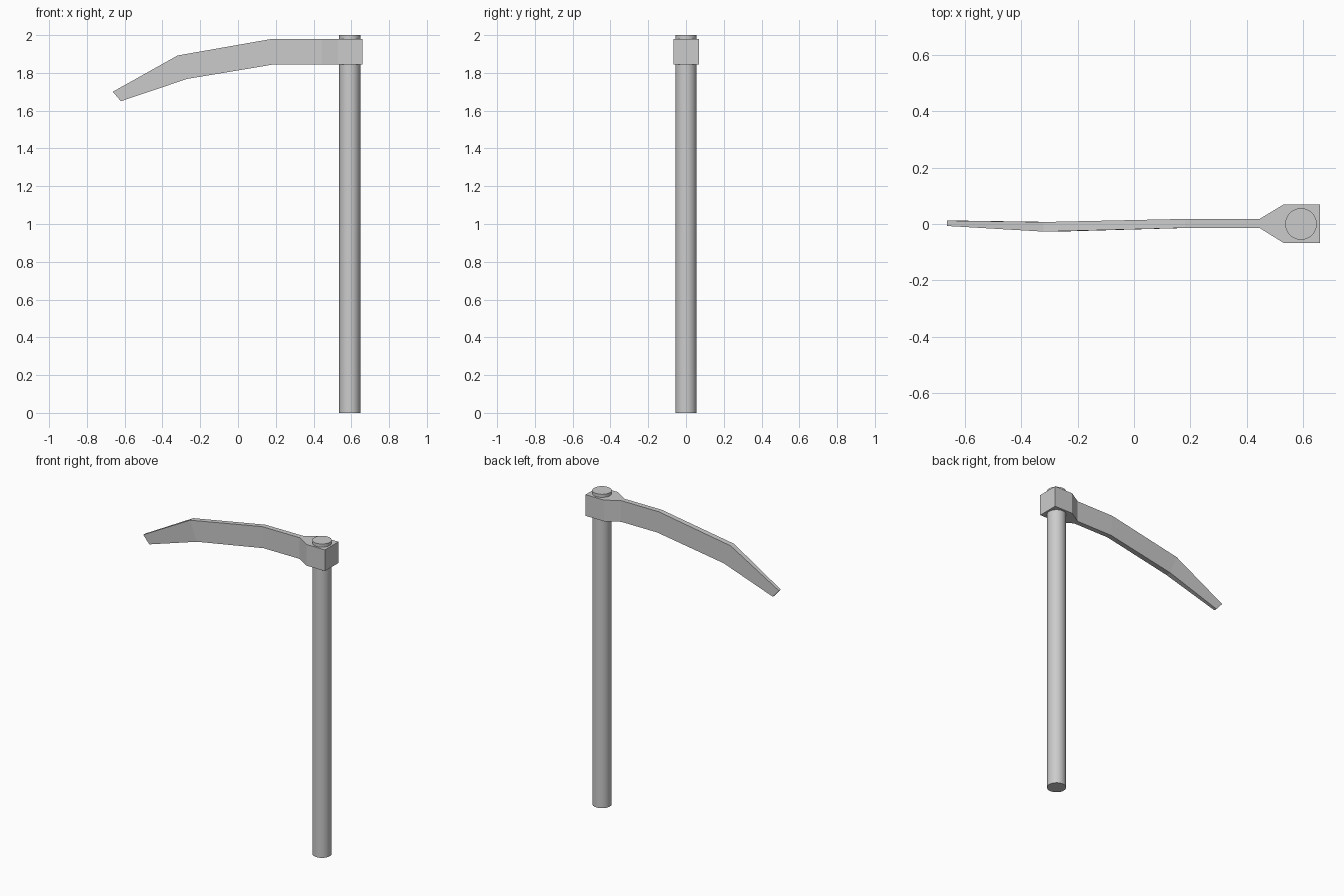
import bpy, bmesh

if "Cube" in bpy.data.objects:
    bpy.data.objects.remove(bpy.data.objects["Cube"])

# Handle: round shaft
bpy.ops.mesh.primitive_cylinder_add(vertices=32, radius=0.056, depth=2.0, location=(0.592, 0, 1.0))
handle = bpy.context.object
handle.name = "handle"
bpy.ops.object.shade_smooth_by_angle()

# Blade with socket: sections of (top x, top z), (bottom x, bottom z), y min, y max
sections = [
    ((0.66, 1.98), (0.66, 1.845), -0.067, 0.069),
    ((0.53, 1.98), (0.53, 1.845), -0.067, 0.069),
    ((0.445, 1.98), (0.445, 1.845), -0.014, 0.018),
    ((0.18, 1.98), (0.19, 1.845), -0.014, 0.018),
    ((-0.32, 1.892), (-0.27, 1.768), -0.027, 0.007),
    ((-0.663, 1.70), (-0.62, 1.65), -0.007, 0.012),
]
bm = bmesh.new()
rings = []
for (tx, tz), (bx, bz), y0, y1 in sections:
    rings.append([bm.verts.new(p) for p in
                  ((tx, y0, tz), (tx, y1, tz), (bx, y1, bz), (bx, y0, bz))])
for a, b in zip(rings, rings[1:]):
    for i in range(4):
        j = (i + 1) % 4
        bm.faces.new((a[i], a[j], b[j], b[i]))
bm.faces.new(rings[0])
bm.faces.new(rings[-1])
bmesh.ops.recalc_face_normals(bm, faces=bm.faces)
mesh = bpy.data.meshes.new("blade")
bm.to_mesh(mesh)
bm.free()
blade = bpy.data.objects.new("blade", mesh)
bpy.context.collection.objects.link(blade)
